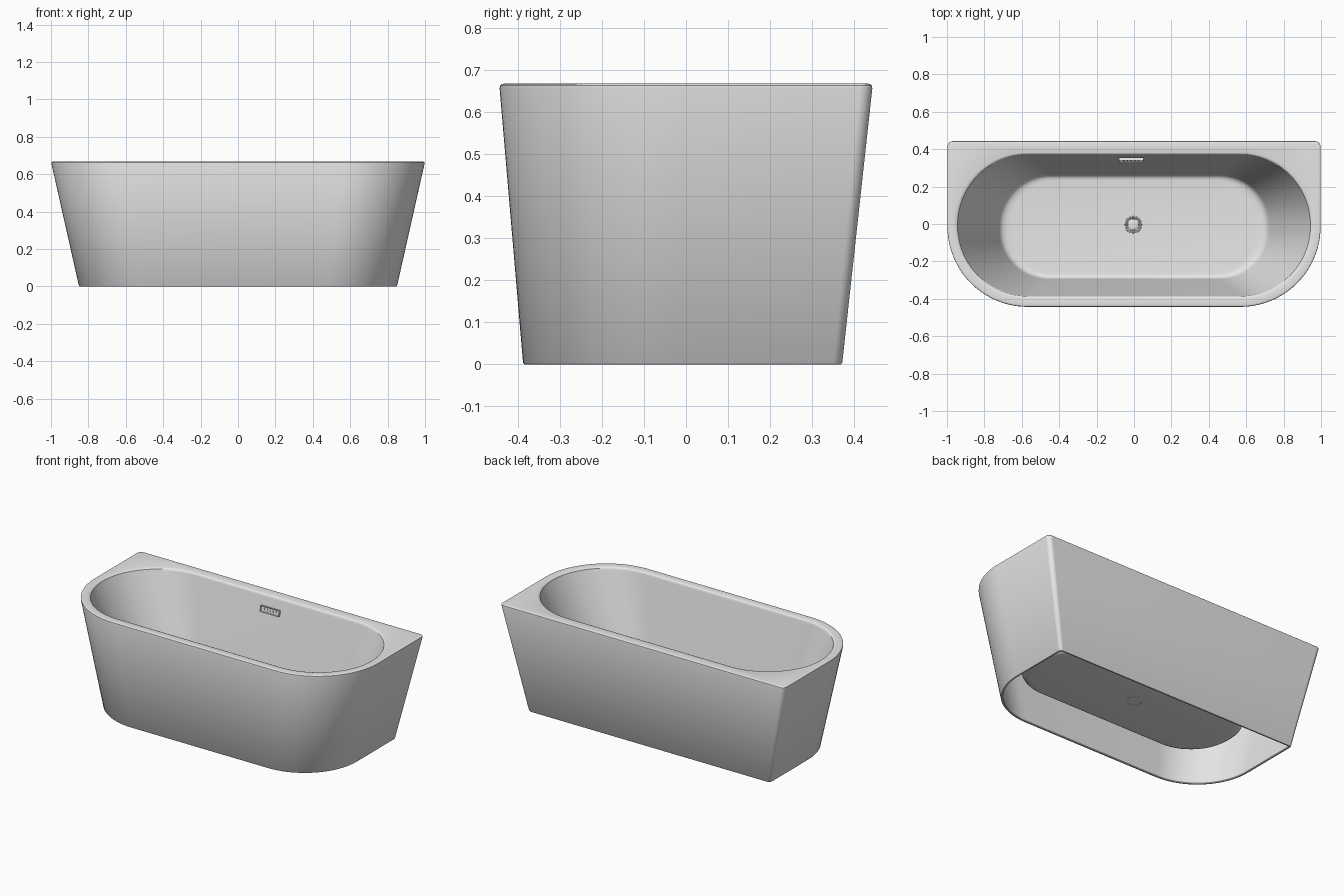
import bpy, bmesh, math
from mathutils import Matrix, Vector

if "Cube" in bpy.data.objects:
    bpy.data.objects.remove(bpy.data.objects["Cube"], do_unlink=True)

HEIGHT = 0.667
ARC = 20  # segments per corner

white = bpy.data.materials.new("light_grey_enamel")
white.use_nodes = True
white.diffuse_color = (0.8, 0.8, 0.8, 1)
white.node_tree.nodes["Principled BSDF"].inputs["Base Color"].default_value = (0.8, 0.8, 0.8, 1)


def lerp(a, b, t):
    return a + (b - a) * t


def outline(hx, y0, y1, r_front, r_back, z):
    """Rounded rectangle with separate front and back corner radii."""
    corners = [(hx - r_back, y1 - r_back, r_back, 0), (-hx + r_back, y1 - r_back, r_back, 90),
               (-hx + r_front, y0 + r_front, r_front, 180), (hx - r_front, y0 + r_front, r_front, 270)]
    pts = []
    for cx, cy, r, start in corners:
        for i in range(ARC + 1):
            a = math.radians(start + 90 * i / ARC)
            pts.append((cx + r * math.cos(a), cy + r * math.sin(a), z))
    return pts


def loft(bm, rings):
    """Skin a list of equal-length closed rings; returns the vertex rings."""
    loops = [[bm.verts.new(p) for p in ring] for ring in rings]
    for a, b in zip(loops, loops[1:]):
        n = len(a)
        for i in range(n):
            j = (i + 1) % n
            bm.faces.new((a[i], a[j], b[j], b[i]))
    return loops


def finish(bm, name, angle=35):
    bmesh.ops.recalc_face_normals(bm, faces=bm.faces)
    mesh = bpy.data.meshes.new(name)
    bm.to_mesh(mesh)
    bm.free()
    ob = bpy.data.objects.new(name, mesh)
    bpy.context.collection.objects.link(ob)
    mesh.materials.append(white)
    bpy.ops.object.select_all(action="DESELECT")
    ob.select_set(True)
    bpy.context.view_layer.objects.active = ob
    bpy.ops.object.shade_smooth_by_angle(angle=math.radians(angle))
    return ob


def skirt(z, inset=0.0):
    """Tapered outer outline at height z."""
    t = z / HEIGHT
    return outline(lerp(0.85, 1.0, t) - inset, lerp(-0.387, -0.444, t) + inset,
                   lerp(0.371, 0.444, t) - inset, lerp(0.37, 0.43, t) - inset,
                   max(lerp(0.022, 0.03, t) - inset, 0.006), z)


def basin(t, z):
    """Basin outline: t = 0 at the rim, 1 at the floor edge."""
    r = lerp(0.374, 0.26, t)
    return outline(lerp(0.94, 0.71, t), lerp(-0.385, -0.29, t), lerp(0.37, 0.26, t), r, r, z)


# Tub: hollow skirt, flat rim and sloping basin as one continuous skin
bm = bmesh.new()
rings = [skirt(0.645, 0.016), skirt(0.004, 0.014), skirt(0.0, 0.011), skirt(0.0, 0.003), skirt(0.004),
         skirt(HEIGHT - 0.011), skirt(HEIGHT - 0.004, 0.002), skirt(HEIGHT - 0.001, 0.006), skirt(HEIGHT, 0.011)]
basin_profile = [(-0.10, HEIGHT), (-0.05, HEIGHT - 0.002), (-0.015, HEIGHT - 0.007), (0.0, HEIGHT - 0.017),
                 (0.92, 0.205), (0.95, 0.183), (0.99, 0.167), (1.05, 0.157), (1.13, 0.152), (1.25, 0.15)]
rings += [basin(t, z) for t, z in basin_profile]
loops = loft(bm, rings)
bm.faces.new(loops[-1])
finish(bm, "bathtub_shell")

# Drain: turned ring with a domed plug in the middle
bm = bmesh.new()
profile = [(0.046, 0.149), (0.045, 0.154), (0.041, 0.156), (0.036, 0.154), (0.034, 0.1505),
           (0.030, 0.1505), (0.029, 0.155), (0.024, 0.158), (0.012, 0.159)]
rings = [[(r * math.cos(k * math.tau / 40) - 0.004, r * math.sin(k * math.tau / 40) - 0.004, z)
          for k in range(40)] for r, z in profile]
bm.faces.new(loft(bm, rings)[-1])
finish(bm, "drain")

# Small studs on the drain plug
bm = bmesh.new()
for k in range(4):
    a = math.radians(45 + 90 * k)
    pos = Vector((0.016 * math.cos(a) - 0.004, 0.016 * math.sin(a) - 0.004, 0.159))
    bmesh.ops.create_cone(bm, cap_ends=True, segments=10, radius1=0.003, radius2=0.003, depth=0.004,
                          matrix=Matrix.Translation(pos))
finish(bm, "drain_studs")

# Overflow: shallow framed slot on the back wall, tilted with the wall
bm = bmesh.new()
bmesh.ops.create_cube(bm, size=1, matrix=Matrix.Diagonal((0.13, 0.016, 0.036, 1)))
front = [f for f in bm.faces if f.normal.y < -0.9]
bmesh.ops.inset_region(bm, faces=front, thickness=0.006)
bmesh.ops.translate(bm, verts=front[0].verts, vec=(0, 0.007, 0))
for k in range(5):  # grille pegs inside the slot
    bmesh.ops.create_cube(bm, size=1, matrix=Matrix.Translation((-0.04 + 0.02 * k, -0.002, 0))
                          @ Matrix.Diagonal((0.006, 0.006, 0.012, 1)))
overflow = finish(bm, "overflow_slot")
overflow.location = (-0.015, 0.344, 0.585)
overflow.rotation_euler.x = -math.atan2(0.10, 0.445)
